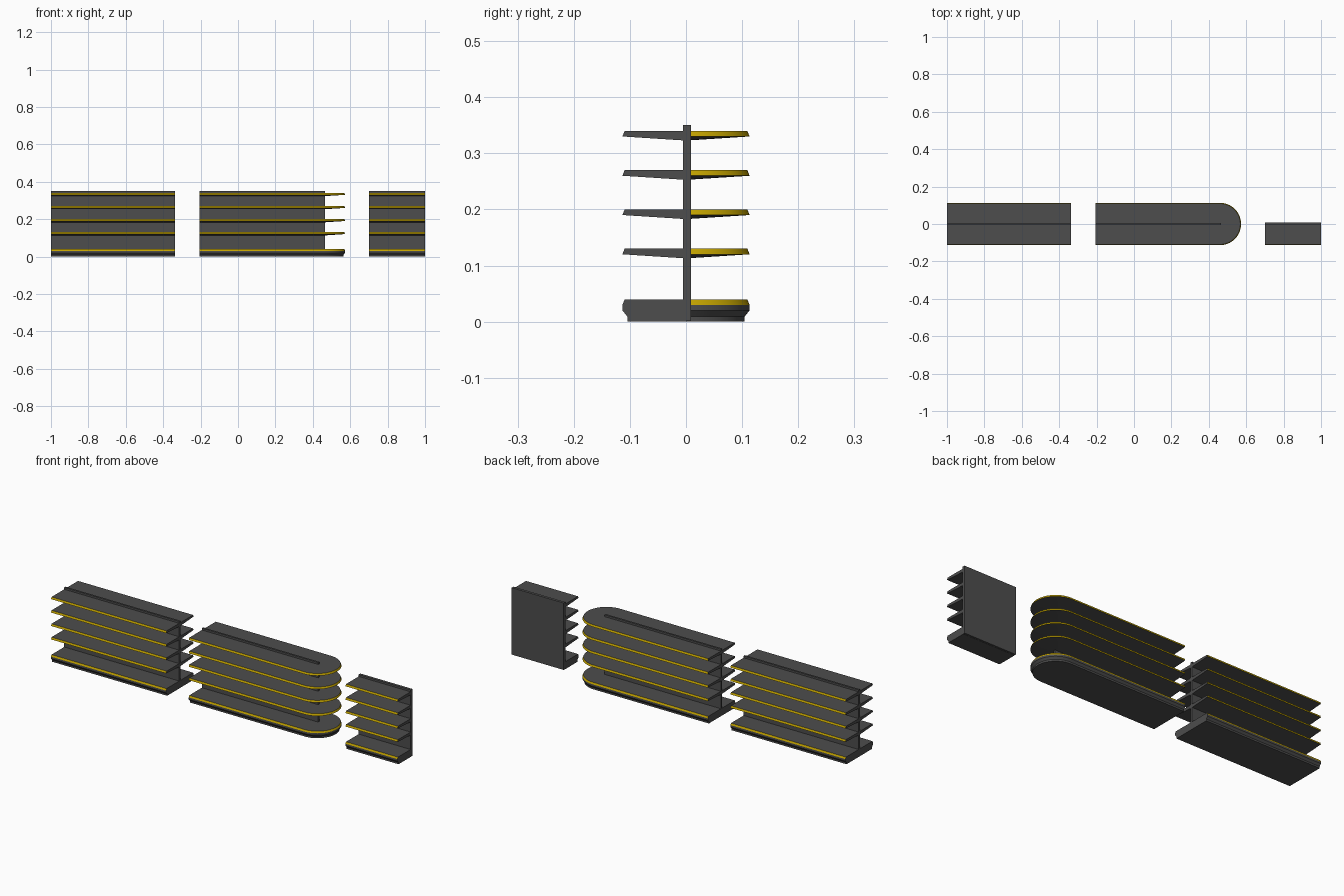
import bpy, bmesh, math

if "Cube" in bpy.data.objects:
    bpy.data.objects.remove(bpy.data.objects["Cube"])


def material(name, rgb):
    m = bpy.data.materials.new(name)
    m.use_nodes = True
    m.diffuse_color = (*rgb, 1)
    m.node_tree.nodes["Principled BSDF"].inputs["Base Color"].default_value = (*rgb, 1)
    return m


GREY = material("dark grey metal", (0.075, 0.075, 0.075))
YELLOW = material("yellow price strip", (0.55, 0.37, 0.0))

HALF = 0.1134      # half depth of a double-sided unit
PANEL = 0.005      # half thickness of the back panel
HEIGHT = 0.35
TIERS = (0.13, 0.2, 0.27, 0.34)


# Plan outlines: r is the half depth of the layer
def double_outline(x0, x1):
    return lambda r: [(x0, -r), (x1, -r), (x1, r), (x0, r)]


def rounded_outline(x0, x1, steps=32):
    def outline(r):
        angles = [math.pi * (i / steps - 0.5) for i in range(steps + 1)]
        arc = [(x1 + r * math.cos(a), r * math.sin(a)) for a in angles]
        return [(x0, -r)] + arc + [(x0, r)]
    return outline


def single_outline(x0, x1):
    return lambda r: [(x0, -r), (x1, -r), (x1, 0), (x0, 0)]


def loft(name, outline, layers):
    """Stack outlines at (half depth, z); the top band is the price strip."""
    bm = bmesh.new()
    rings = [[bm.verts.new((x, y, z)) for x, y in outline(r)] for r, z in layers]
    bm.faces.new(rings[0][::-1])
    bm.faces.new(rings[-1])
    n = len(rings[0])
    for k in range(len(rings) - 1):
        lo, hi = rings[k], rings[k + 1]
        for i in range(n):
            j = (i + 1) % n
            f = bm.faces.new((lo[i], lo[j], hi[j], hi[i]))
            f.normal_update()
            # the strip follows sloping shelf fronts, not the flat cut ends
            if k == len(rings) - 2 and 0.1 < f.normal.z < 0.9:
                f.material_index = 1
    mesh = bpy.data.meshes.new(name)
    bm.to_mesh(mesh)
    bm.free()
    mesh.materials.append(GREY)
    mesh.materials.append(YELLOW)
    obj = bpy.data.objects.new(name, mesh)
    bpy.context.collection.objects.link(obj)
    return obj


def box(name, x0, x1, y0, y1, z0, z1):
    bpy.ops.mesh.primitive_cube_add(
        size=1, location=((x0 + x1) / 2, (y0 + y1) / 2, (z0 + z1) / 2))
    obj = bpy.context.object
    obj.name = name
    obj.scale = (x1 - x0, y1 - y0, z1 - z0)
    obj.data.materials.append(GREY)
    return obj


def shelving(name, outline, x0, x1, y0, y1, smooth=False):
    parts = []
    # Plinth with a recessed foot
    parts.append(loft(name + "_base", outline, [
        (HALF - 0.009, 0), (HALF - 0.009, 0.009), (HALF, 0.02),
        (HALF, 0.03), (HALF - 0.004, 0.039)]))
    # Tapered shelves
    for i, top in enumerate(TIERS):
        parts.append(loft(f"{name}_shelf_{i + 1}", outline, [
            (PANEL, top - 0.017), (HALF, top - 0.01), (HALF - 0.004, top)]))
    # Upright back panel
    box(name + "_back_panel", x0, x1, y0, y1, 0.001, HEIGHT)
    if smooth:
        bpy.ops.object.select_all(action="DESELECT")
        for p in parts:
            p.select_set(True)
        bpy.context.view_layer.objects.active = parts[0]
        bpy.ops.object.shade_smooth_by_angle(angle=math.radians(20))


shelving("double_unit", double_outline(-1, -0.336), -1, -0.336, -PANEL, PANEL)
shelving("rounded_unit", rounded_outline(-0.205, 0.459), -0.205, 0.466,
         -PANEL, PANEL, smooth=True)
shelving("wall_unit", single_outline(0.7, 1), 0.7, 1, -PANEL, 0.009)
